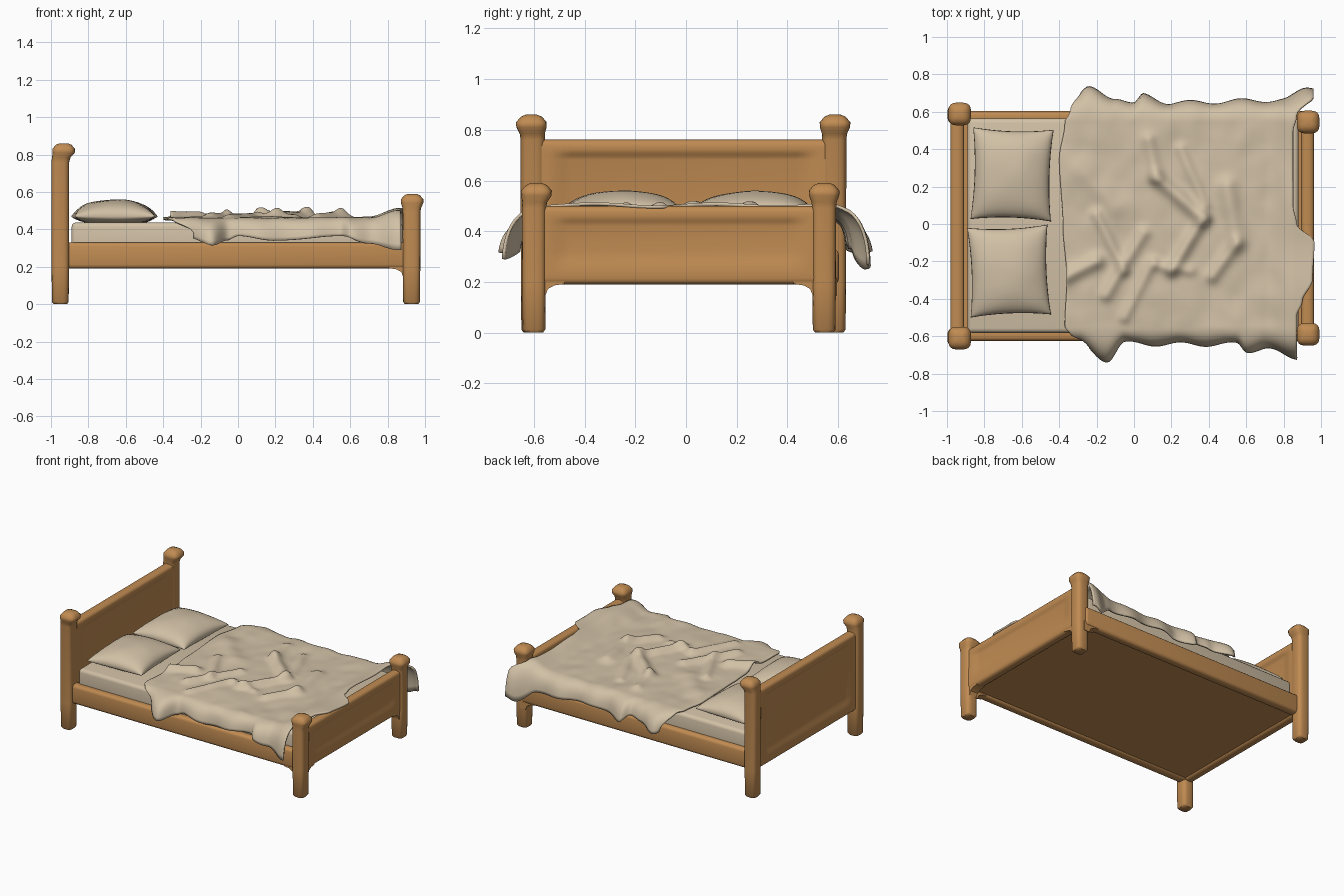
import bpy, bmesh, math
from mathutils import noise, Vector

if "Cube" in bpy.data.objects:
    bpy.data.objects.remove(bpy.data.objects["Cube"])


def material(name, rgb):
    m = bpy.data.materials.new(name)
    m.diffuse_color = (*rgb, 1)
    m.use_nodes = True
    m.node_tree.nodes["Principled BSDF"].inputs["Base Color"].default_value = m.diffuse_color
    return m


WOOD = material("warm wood", (0.53, 0.26, 0.085))
CLOTH = material("beige linen", (0.64, 0.53, 0.38))


def finish(name, bm, mat, angle=40):
    bmesh.ops.recalc_face_normals(bm, faces=bm.faces)
    me = bpy.data.meshes.new(name)
    bm.to_mesh(me)
    bm.free()
    me.materials.append(mat)
    ob = bpy.data.objects.new(name, me)
    bpy.context.collection.objects.link(ob)
    bpy.ops.object.select_all(action='DESELECT')
    ob.select_set(True)
    bpy.context.view_layer.objects.active = ob
    bpy.ops.object.shade_smooth_by_angle(angle=math.radians(angle))
    return ob


def loft(name, rings, mat, angle=40):
    bm = bmesh.new()
    vs = [[bm.verts.new(p) for p in r] for r in rings]
    n = len(vs[0])
    for a, b in zip(vs, vs[1:]):
        for i in range(n):
            bm.faces.new((a[i], a[(i + 1) % n], b[(i + 1) % n], b[i]))
    bm.faces.new(vs[0])
    bm.faces.new(vs[-1])
    return finish(name, bm, mat, angle)


def box(name, lo, hi, r, mat):
    bm = bmesh.new()
    bmesh.ops.create_cube(bm, size=1)
    for v in bm.verts:
        v.co = [(a + b) / 2 + c * (b - a) for a, b, c in zip(lo, hi, v.co)]
    if r:
        bmesh.ops.bevel(bm, geom=bm.edges[:], offset=r, segments=3, profile=0.5, affect='EDGES')
    return finish(name, bm, mat)


def interp(pts, x):
    if x <= pts[0][0]:
        return pts[0][1]
    for (a, p), (b, q) in zip(pts, pts[1:]):
        if x <= b:
            t = (x - a) / (b - a)
            t = t * t * (3 - 2 * t)
            return p + (q - p) * t
    return pts[-1][1]


# Corner posts: rounded-square columns with a flared knob
def post(name, x, y, top, kx, ky):
    rows = [(0, .036, 0), (.012, .045, 0), (.2, .047, 0), (top - .1, .048, 0), (top - .075, .05, .3),
            (top - .05, .060, 1), (top - .03, .061, 1), (top - .008, .042, 1), (top, .022, 1)]
    rings = []
    for z, h, k in rows:
        ring = []
        for i in range(20):
            a = 2 * math.pi * (i + .5) / 20
            c, s = math.cos(a), math.sin(a)
            ring.append((x + k * kx + h * math.copysign(abs(c) ** .6, c),
                         y + k * ky + h * math.copysign(abs(s) ** .6, s), z))
        rings.append(ring)
    loft(name, rings, WOOD, 50)


post("head_post_front", -.95, -.605, .86, .018, -.005)
post("head_post_back", -.95, .585, .86, .018, .003)
post("foot_post_front", .928, -.6, .59, .003, .01)
post("foot_post_back", .928, .545, .59, .003, .0)


# End boards: thin panel swelling into thick rails and posts
def board(name, x, y0, y1, z0, z1, rail, panel):
    def half(z, f):
        d = min(z - z0, z1 - z)
        end = math.sqrt(max(0, 1 - (1 - min(d / .025, 1)) ** 2)) * .65 + .35
        thin = interp([(z0 + .05, 0), (z0 + .13, 1), (z1 - .08, 1), (z1 - .04, 0)], z) * f
        return (rail + (panel - rail) * thin) * end
    zs = [z0, z0 + .006, z0 + .014, z0 + .025, z0 + .05, z0 + .07, z0 + .09, z0 + .11, z0 + .13,
          z1 - .08, z1 - .07, z1 - .06, z1 - .05, z1 - .04, z1 - .025, z1 - .014, z1 - .006, z1]
    w = y1 - y0
    rings = []
    for s, f in [(0, 0), (.05, 0), (.075, .25), (.1, .75), (.125, 1),
                 (.875, 1), (.9, .75), (.925, .25), (.95, 0), (1, 0)]:
        y = y0 + w * s
        rings.append([(x + half(z, f), y, z) for z in zs] + [(x - half(z, f), y, z) for z in reversed(zs)])
    loft(name, rings, WOOD, 60)


board("headboard", -.945, -.6, .585, .19, .762, .036, .018)
board("footboard", .928, -.6, .545, .19, .5, .034, .02)

# Side rails and base
box("side_rail_front", (-.94, -.625, .19), (.92, -.555, .33), .022, WOOD)
box("side_rail_back", (-.94, .535, .19), (.92, .603, .33), .022, WOOD)
box("base_panel", (-.93, -.58, .203), (.92, .56, .25), 0, WOOD)


# Curved brackets under the rails at the foot posts
def bracket(name, p, d, t):
    side = Vector((-d.y, d.x, 0)) * t
    prof = [(0, .215), (.12, .215), (.12, .192), (.08, .186), (.055, .172), (.045, .145), (0, .145)]
    loft(name, [[p + d * s + Vector((0, 0, z)) + side * k for s, z in prof] for k in (-1, 1)], WOOD)


for nm, y, s in (("front", -.6, 1), ("back", .545, -1)):
    bracket(nm + "_bracket_side", Vector((.928, y + (.01 if s > 0 else .02), 0)), Vector((-1, 0, 0)), .03)
    bracket(nm + "_bracket_end", Vector((.928, y, 0)), Vector((0, s, 0)), .03)

# Mattress
box("mattress", (-.89, -.582, .24), (.88, .565, .437), .025, CLOTH)


# Pillows: puffed grids with pinched corners
def pillow(name, cx, cy, a, b, turn):
    n = 20
    bm = bmesh.new()
    for sgn, h in ((1, .092), (-1, .045)):
        g = []
        for i in range(n + 1):
            for j in range(n + 1):
                u, v = [math.sin((k / n * 2 - 1) * math.pi / 2) for k in (i, j)]
                x = a * u * (1 - .07 * (1 - v * v))
                y = b * v * (1 - .06 * (1 - u * u))
                z = sgn * h * (max(0, (1 - u * u) * (1 - v * v))) ** .42
                z += .006 * noise.noise(Vector((x * 8, y * 8, cy))) * (1 - u ** 4) * (1 - v ** 4)
                c, s = math.cos(turn), math.sin(turn)
                g.append(bm.verts.new((cx + x * c - y * s, cy + x * s + y * c, .468 + z)))
        for i in range(n):
            for j in range(n):
                k = i * (n + 1) + j
                bm.faces.new((g[k], g[k + 1], g[k + n + 2], g[k + n + 1]))
    bmesh.ops.remove_doubles(bm, verts=bm.verts, dist=.0005)
    finish(name, bm, CLOTH, 80)


pillow("pillow_back", -.652, .265, .215, .245, -.03)
pillow("pillow_front", -.668, -.252, .215, .24, .04)

# Blanket: outlines of hems (x -> y, x -> z) and ends (y -> x)
HEM_F = [(-.38, .60), (-.3, .64), (-.14, .73), (-.05, .64), (.2, .645), (.55, .645), (.6, .685), (.7, .66), (.85, .725)]
LOW_F = [(-.38, .41), (-.28, .36), (-.13, .315), (-.06, .34), (0, .365), (.2, .34), (.55, .365), (.7, .325), (.85, .29)]
HEM_B = [(-.38, .61), (-.32, .68), (-.24, .725), (-.1, .68), (0, .64), (.05, .69), (.2, .65), (.8, .665), (.94, .735)]
LOW_B = [(-.38, .38), (-.24, .32), (0, .36), (.06, .31), (.3, .35), (.75, .33), (.88, .25), (.95, .27)]
START = [(-.7, -.24), (-.62, -.34), (-.55, -.37), (-.3, -.36), (0, -.38), (.35, -.4), (.55, -.37), (.62, -.34), (.72, -.28)]
END = [(-.7, .87), (-.5, .87), (-.42, .9), (-.3, .955), (-.1, .965), (.0, .87), (.1, .85), (.5, .85), (.58, .87), (.64, .96)]
# Creases: x0, y0, x1, y1, height, width
FOLDS = [(.08, .45, .12, .25, .03, .035), (.12, .25, .37, .03, .05, .04), (.37, .03, .2, -.25, .045, .035),
         (.5, .2, .55, -.1, .035, .05), (.55, -.1, .42, -.28, .035, .035), (.25, .4, .38, .1, .025, .03),
         (.05, -.05, -.15, -.38, .035, .035), (-.36, -.28, -.2, -.2, .045, .04), (-.05, -.5, .1, -.2, .025, .03),
         (-.3, .3, -.1, .1, .02, .06), (-.2, .05, -.05, -.25, .03, .03), (.12, -.22, .3, -.25, .025, .03)]


def height(x, y):
    z = .462 + .010 * noise.noise(Vector((x * 4, y * 4, 3))) + .005 * noise.noise(Vector((x * 11, y * 9, 7)))
    for x0, y0, x1, y1, h, w in FOLDS:
        dx, dy = x1 - x0, y1 - y0
        t = max(0, min(1, ((x - x0) * dx + (y - y0) * dy) / (dx * dx + dy * dy)))
        d2 = (x - x0 - t * dx) ** 2 + (y - y0 - t * dy) ** 2
        z += .75 * h * math.exp(-d2 / (w * w))
    z = min(z, .515) + max(0, z - .515) * .3
    foot = interp([(.7, 0), (.86, 1)], x)
    z = z * (1 - foot) + (.508 + .006 * math.sin(y * 13)) * foot
    return max(z, .452)


NU, NV, EDGE = 90, 110, .555
bm = bmesh.new()
grid = []
for i in range(NU + 1):
    for j in range(NV + 1):
        v = j / NV * 2 - 1
        q = abs(v)
        xs, xe = interp(START, v * .72), interp(END, v * .72)
        x = xs + (xe - xs) * i / NU
        if q < .78:
            y = EDGE * v / .78
            z = height(x, y)
        else:
            t = (q - .78) / .22
            sg = 1 if v > 0 else -1
            hem, low = (HEM_B, LOW_B) if sg > 0 else (HEM_F, LOW_F)
            yh, zl, z0 = interp(hem, x), interp(low, x), height(x, sg * EDGE)
            yc, zc = max(yh - .01, .62), z0 - .005
            y = sg * ((1 - t) ** 2 * EDGE + 2 * t * (1 - t) * yc + t * t * yh)
            z = (1 - t) ** 2 * z0 + 2 * t * (1 - t) * zc + t * t * zl
            y += sg * .012 * t * math.sin(x * 23 + sg)
        grid.append(bm.verts.new((x, y, z)))
for i in range(NU):
    for j in range(NV):
        k = i * (NV + 1) + j
        bm.faces.new((grid[k], grid[k + NV + 1], grid[k + NV + 2], grid[k + 1]))
blanket = finish("blanket", bm, CLOTH, 60)
mod = blanket.modifiers.new("thickness", 'SOLIDIFY')
mod.thickness = .012
mod.offset = -1
